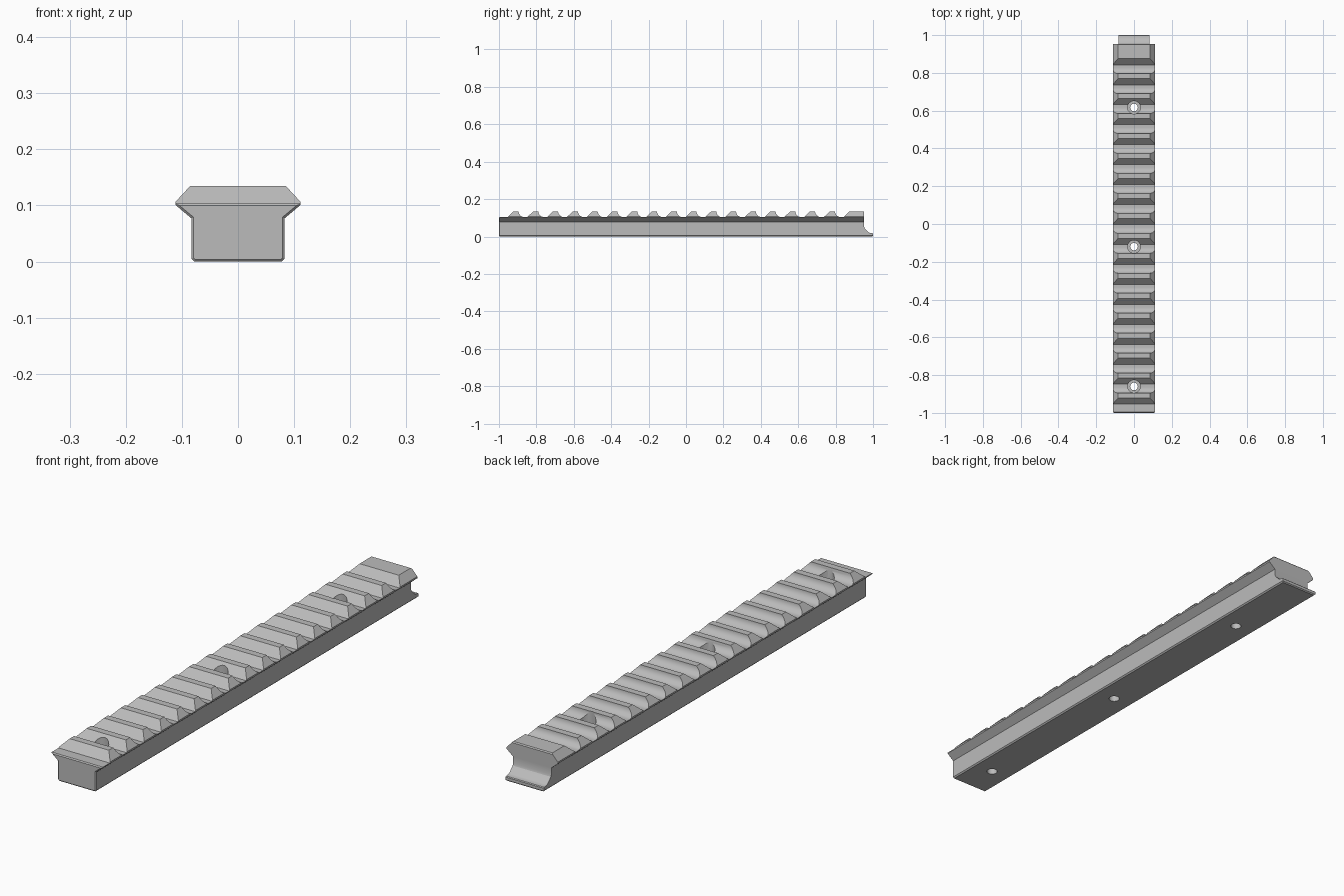
import bpy, bmesh
from math import cos, sin, pi

if "Cube" in bpy.data.objects:
    bpy.data.objects.remove(bpy.data.objects["Cube"], do_unlink=True)

grey = bpy.data.materials.new("metal grey")
grey.use_nodes = True
colour = (0.5, 0.5, 0.5, 1)
grey.diffuse_color = colour
grey.node_tree.nodes["Principled BSDF"].inputs["Base Color"].default_value = colour

TOP, FLOOR = 0.135, 0.104
PITCH, TEETH, FIRST = 0.1057, 17, -0.954


def prism(name, start, end, bevel_start=0):
    """Join two matching rings of points; optionally chamfer the start cap."""
    bm = bmesh.new()
    a = [bm.verts.new(p) for p in start]
    b = [bm.verts.new(p) for p in end]
    cap = bm.faces.new(a)
    bm.faces.new(b[::-1])
    for i in range(len(a)):
        j = (i + 1) % len(a)
        bm.faces.new((a[j], a[i], b[i], b[j]))
    bmesh.ops.recalc_face_normals(bm, faces=bm.faces)
    if bevel_start:
        bmesh.ops.bevel(bm, geom=list(cap.edges), offset=bevel_start,
                        segments=1, affect='EDGES', clamp_overlap=False)
    mesh = bpy.data.meshes.new(name)
    bm.to_mesh(mesh)
    bm.free()
    mesh.materials.append(grey)
    obj = bpy.data.objects.new(name, mesh)
    bpy.context.collection.objects.link(obj)
    return obj


def boolean(obj, cutter, operation):
    mod = obj.modifiers.new(operation, 'BOOLEAN')
    mod.object, mod.operation, mod.solver = cutter, operation, 'EXACT'
    cutter.hide_render = True
    bpy.context.view_layer.objects.active = obj
    bpy.ops.object.modifier_apply(modifier=mod.name)
    bpy.data.objects.remove(cutter, do_unlink=True)


# Rail body: dovetail cross-section swept along y
half = [(0.078, 0), (0.083, 0.005), (0.083, 0.077), (0.111, 0.1005),
        (0.111, 0.107), (0.0757, 0.145)]
section = half + [(-x, z) for x, z in reversed(half)]
rail = prism("toothed_rail", [(x, -1, z) for x, z in section],
             [(x, 1.1, z) for x, z in section], 0.004)

# Side outline: sloped tooth fronts, hollowed tooth backs
outline = [(-1.05, -0.016), (-1.05, 0.05), (-0.996, FLOOR)]
radius = TOP - FLOOR
for i in range(TEETH):
    y = FIRST + i * PITCH
    outline += [(y, FLOOR), (y + 0.032, TOP)]
    for k in range(9):
        t = k / 8 * pi / 2
        outline.append((y + 0.059 + radius * (1 - cos(t)), TOP - radius * sin(t)))

# Rear block, undercut and lip
y = FIRST + TEETH * PITCH
outline += [(y, FLOOR), (y + 0.032, TOP), (0.949, TOP), (0.953, 0.131),
            (0.953, 0.051), (0.956, 0.043), (0.977, 0.022), (0.984, 0.019),
            (0.997, 0.018), (1, 0.015), (1, 0.004), (0.98, -0.016)]
side = prism("side_outline", [(-0.2, y, z) for y, z in outline],
             [(0.2, y, z) for y, z in outline])
boolean(rail, side, 'INTERSECT')


def cylinder(name, r, y, z0, z1):
    ring = [(r * cos(2 * pi * k / 32), y + r * sin(2 * pi * k / 32)) for k in range(32)]
    return prism(name, [(*p, z0) for p in ring], [(*p, z1) for p in ring])


# Counterbored screw holes
for y in (0.617, -0.12, -0.86):
    boolean(rail, cylinder("screw_head_recess", 0.034, y, 0.06, 0.2), 'DIFFERENCE')
    boolean(rail, cylinder("screw_hole", 0.02, y, -0.1, 0.1), 'DIFFERENCE')

bpy.ops.object.select_all(action='DESELECT')
rail.select_set(True)
bpy.context.view_layer.objects.active = rail
bpy.ops.object.shade_smooth_by_angle(angle=0.4)
